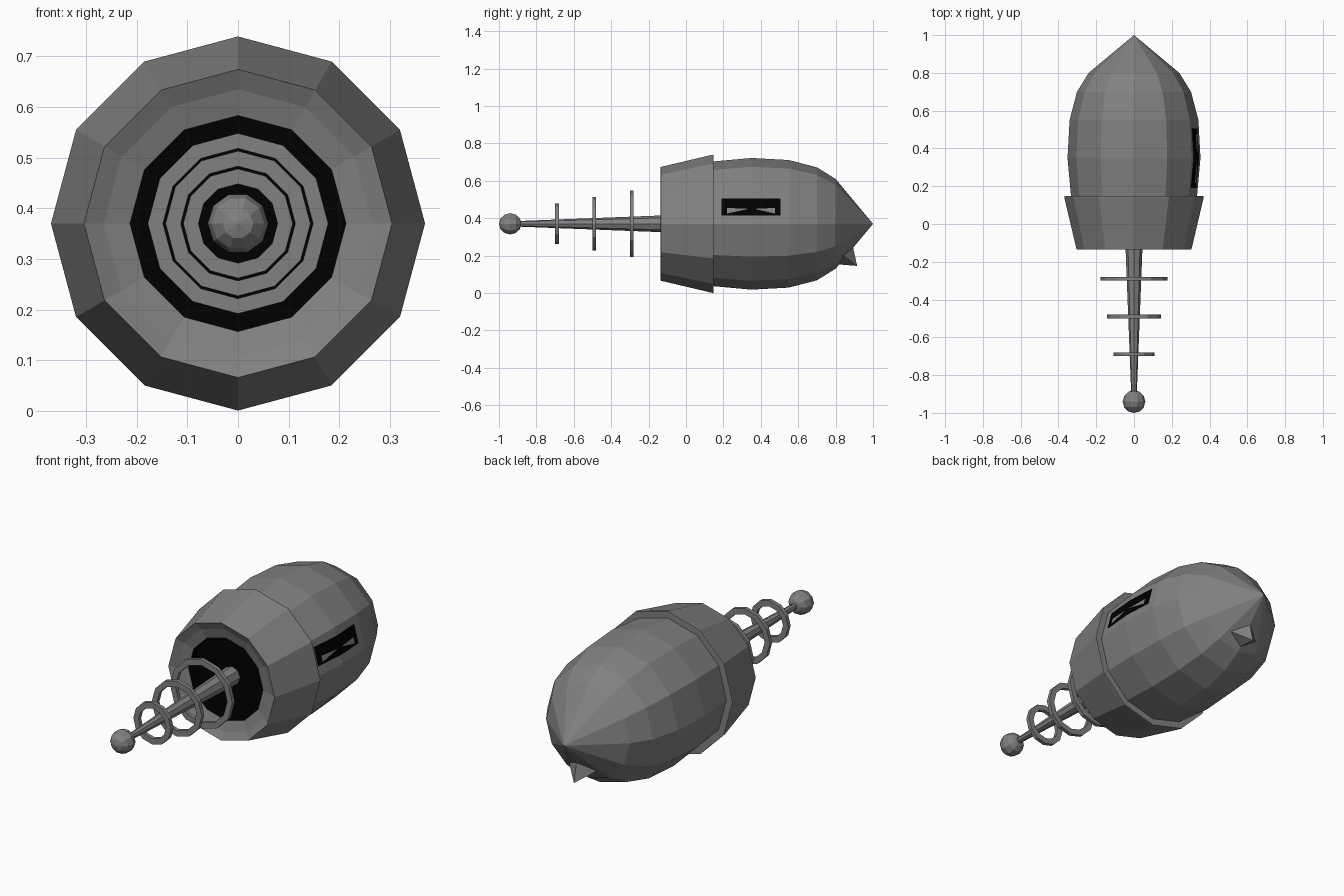
import bpy, bmesh
from math import sin, cos, pi

if "Cube" in bpy.data.objects:
    bpy.data.objects.remove(bpy.data.objects["Cube"])

AXIS_Z = 0.37


def material(name, value):
    mat = bpy.data.materials.new(name)
    mat.diffuse_color = (value, value, value, 1)
    mat.use_nodes = True
    mat.node_tree.nodes["Principled BSDF"].inputs["Base Color"].default_value = mat.diffuse_color
    return mat


grey = material("dark_grey", 0.22)
black = material("black", 0.0)


def make_object(name, verts, faces, mat=grey, fix_normals=True):
    bm = bmesh.new()
    vs = [bm.verts.new(v) for v in verts]
    for f in faces:
        bm.faces.new([vs[i] for i in f])
    bmesh.ops.remove_doubles(bm, verts=bm.verts, dist=1e-5)
    bmesh.ops.dissolve_degenerate(bm, edges=bm.edges, dist=1e-5)
    if fix_normals:
        bmesh.ops.recalc_face_normals(bm, faces=bm.faces)
    mesh = bpy.data.meshes.new(name)
    bm.to_mesh(mesh)
    bm.free()
    ob = bpy.data.objects.new(name, mesh)
    bpy.context.collection.objects.link(ob)
    mesh.materials.append(mat)
    return ob


def lathe(name, profile, sides=12, loop=False, mat=grey):
    """Spin (y, radius) points round the long axis."""
    n = len(profile)
    verts = [(r * cos(2 * pi * k / sides), y, AXIS_Z + r * sin(2 * pi * k / sides))
             for k in range(sides) for y, r in profile]
    faces = []
    for k in range(sides):
        a, b = k * n, (k + 1) % sides * n
        for i in range(n if loop else n - 1):
            j = (i + 1) % n
            faces.append((a + i, a + j, b + j, b + i))
    return make_object(name, verts, faces, mat)


# Main shell, tapering to a point at the back
lathe("body", [(0.14, 0), (0.14, 0.333), (0.35, 0.352), (0.55, 0.341),
               (0.70, 0.302), (0.80, 0.24), (1.0, 0)])

# Flared collar with a recessed mouth
lathe("collar", [(-0.10, 0.213), (-0.115, 0.265), (-0.135, 0.304), (0.14, 0.369),
                 (0.147, 0.369), (0.147, 0.30), (-0.06, 0.23)], loop=True)
lathe("mouth_pocket", [(-0.05, 0), (-0.05, 0.213), (-0.099, 0.213), (-0.099, 0.225),
                       (-0.04, 0.225), (-0.04, 0)], mat=black)

# Tapered rod with ball tip
lathe("rod", [(-0.045, 0), (-0.045, 0.048), (-0.92, 0.014), (-0.92, 0)], sides=8)
lathe("tip_ball", [(-0.94 - 0.06 * cos(pi * i / 6), 0.06 * sin(pi * i / 6))
                   for i in range(7)], sides=10)

# Floating rings around the rod
for i in range(3):
    y, r = -0.29 - 0.2 * i, 0.178 - 0.035 * i
    lathe(f"rod_ring_{i + 1}", [(y - 0.01, r), (y + 0.01, r),
                                (y + 0.01, r - 0.03), (y - 0.01, r - 0.03)], loop=True)


# Dark side window following the shell on the right
def on_shell(y, z, lift):
    r = 0.352 - (0.35 - y) * 0.0905 if y < 0.35 else 0.352 - (y - 0.35) * 0.055
    x = r - (z - AXIS_Z) * (1 - cos(pi / 6)) / sin(pi / 6)
    return (x + lift, y, z)


panel = [on_shell(y, z, lift) for lift in (-0.02, 0.004)
         for y in (0.19, 0.35, 0.505) for z in (0.415, 0.505)]
make_object("side_window", panel,
            [(6, 8, 9, 7), (8, 10, 11, 9), (0, 2, 3, 1), (2, 4, 5, 3), (0, 2, 8, 6), (2, 4, 10, 8),
             (1, 3, 9, 7), (3, 5, 11, 9), (0, 1, 7, 6), (4, 5, 11, 10)], black)
glints = [on_shell(y, z, 0.005) for y, z in
          ((0.22, 0.425), (0.335, 0.45), (0.22, 0.455), (0.475, 0.425), (0.475, 0.455), (0.365, 0.45))]
make_object("window_glints", glints, [(0, 1, 2), (3, 4, 5)], fix_normals=False)

# Small four-sided spike under the tail
make_object("tail_spike",
            [(0, 0.915, 0.145), (0, 0.79, 0.155), (0.08, 0.84, 0.20),
             (0, 0.89, 0.26), (-0.08, 0.84, 0.20)],
            [(1, 2, 3, 4), (0, 1, 2), (0, 2, 3), (0, 3, 4), (0, 4, 1)])
